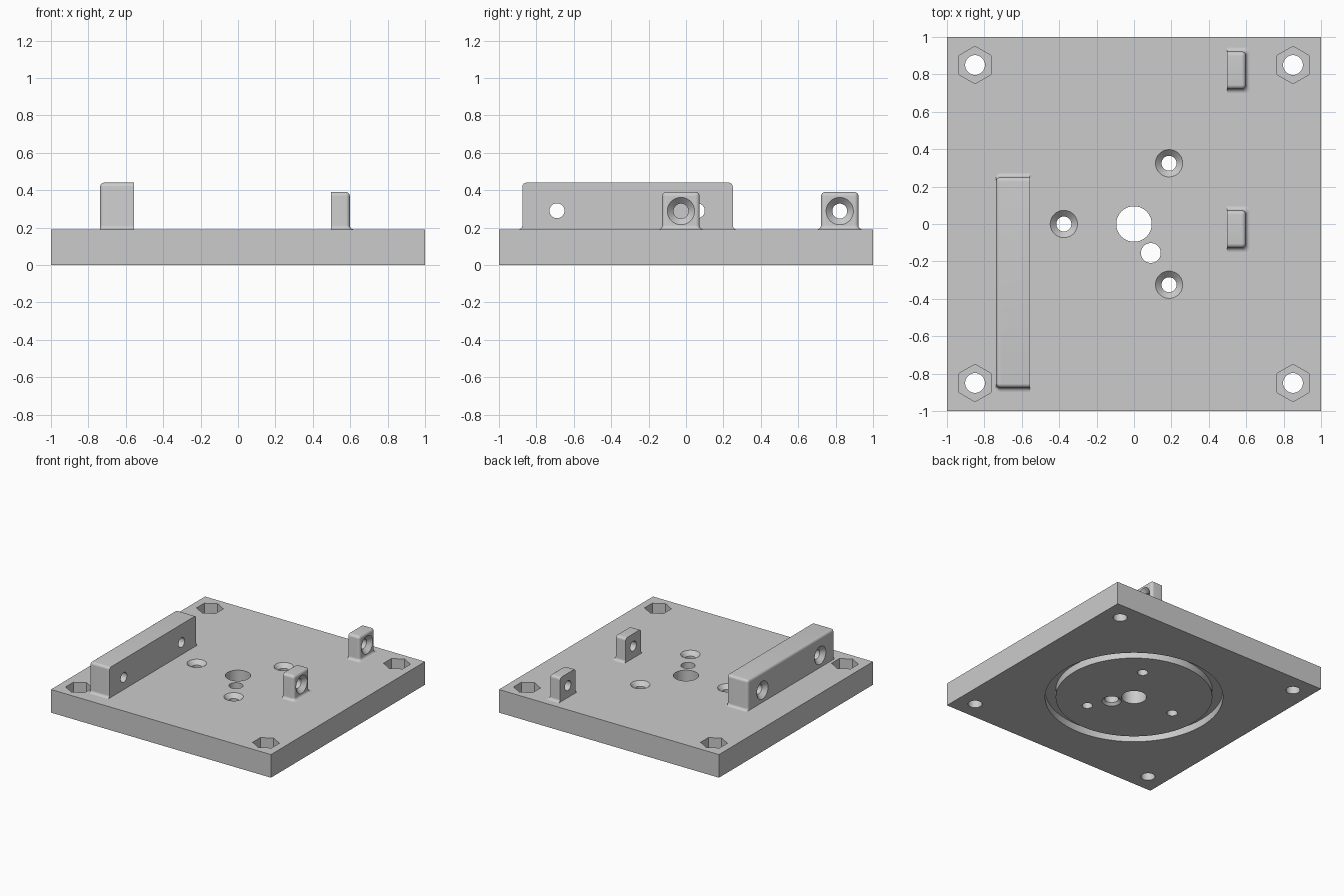
import bpy, bmesh, math
from mathutils import Matrix, Vector

cube = bpy.data.objects.get("Cube")
if cube:
    bpy.data.objects.remove(cube, do_unlink=True)

grey = bpy.data.materials.new("plain grey")
grey.use_nodes = True
COLOUR = (0.6, 0.6, 0.6, 1)
grey.diffuse_color = COLOUR
grey.node_tree.nodes["Principled BSDF"].inputs["Base Color"].default_value = COLOUR

TOP = 0.19      # upper face of the plate
R = 0.022       # edge rounding and foot fillet
BORE, SINK = 0.04, 0.073


def finish(name, bm):
    bmesh.ops.remove_doubles(bm, verts=bm.verts, dist=1e-5)
    bmesh.ops.recalc_face_normals(bm, faces=bm.faces)
    mesh = bpy.data.meshes.new(name)
    bm.to_mesh(mesh)
    bm.free()
    mesh.materials.append(grey)
    ob = bpy.data.objects.new(name, mesh)
    bpy.context.collection.objects.link(ob)
    return ob


def loft(bm, loops, caps=True, closed=False):
    rings = [[bm.verts.new(p) for p in loop] for loop in loops]
    pairs = list(zip(rings, rings[1:]))
    if closed:
        pairs.append((rings[-1], rings[0]))
    for a, b in pairs:
        n = len(a)
        for i in range(n):
            j = (i + 1) % n
            bm.faces.new((a[i], a[j], b[j], b[i]))
    if caps:
        bm.faces.new(rings[0][::-1])
        bm.faces.new(rings[-1])


def lathe(bm, profile, at, axis="Z", sides=48, closed=False):
    """Turn (radius, distance along axis) points about an axis through at."""
    turn = Matrix.Rotation(math.pi / 2, 3, "Y") if axis == "X" else Matrix.Identity(3)
    loops = []
    for r, h in profile:
        angles = [math.tau * (i + 0.5) / sides for i in range(sides)]
        loops.append([Vector(at) + turn @ Vector((r * math.cos(a), r * math.sin(a), h))
                      for a in angles])
    loft(bm, loops, caps=not closed, closed=closed)


def cut(ob, bm):
    cutter = finish("cutter", bm)
    cutter.hide_render = True
    mod = ob.modifiers.new("cut", "BOOLEAN")
    mod.operation, mod.solver, mod.object = "DIFFERENCE", "EXACT", cutter
    bpy.context.view_layer.objects.active = ob
    bpy.ops.object.modifier_apply(modifier=mod.name)
    bpy.data.objects.remove(cutter, do_unlink=True)


def smooth(ob):
    bpy.ops.object.select_all(action="DESELECT")
    ob.select_set(True)
    bpy.context.view_layer.objects.active = ob
    bpy.ops.object.shade_smooth_by_angle(angle=math.radians(30))


def lug(name, flat_x, side, depth, y0, y1, height, holes, side_foot):
    """Upright block: sharp flat face at flat_x, rounded towards side."""
    steps = [math.pi / 2 * i / 6 for i in range(7)]
    # (height, outward offset): foot fillet, then rounded top
    levels = [(-0.01, R)]
    levels += [(R - R * math.cos(a), R - R * math.sin(a)) for a in steps]
    levels += [(height - R + R * math.sin(a), R * math.cos(a) - R) for a in steps]
    loops = []
    for z, off in levels:
        off_x = off if side_foot else min(off, 0)
        r = max(R + min(off, 0), 0.0004)
        xe, lo, hi = depth + off_x, y0 - off, y1 + off
        pts = [(0, lo)]
        pts += [(xe - r + r * math.sin(a), lo + r - r * math.cos(a)) for a in steps]
        pts += [(xe - r + r * math.cos(a), hi - r + r * math.sin(a)) for a in steps]
        pts += [(0, hi)]
        loops.append([(flat_x + side * x, y, TOP + z) for x, y in pts])
    bm = bmesh.new()
    loft(bm, loops)
    ob = finish(name, bm)
    # screw holes, countersunk on the rounded side
    bm = bmesh.new()
    profile = [(BORE, -0.05), (BORE, depth - SINK + BORE), (SINK, depth), (SINK, depth + 0.05)]
    for y, z in holes:
        lathe(bm, [(r, side * h) for r, h in profile], (flat_x, y, z), "X")
    cut(ob, bm)
    smooth(ob)


# Base plate
bm = bmesh.new()
bmesh.ops.create_cube(bm, size=1, matrix=Matrix.Translation((0, 0, TOP / 2))
                      @ Matrix.Diagonal((2, 2, TOP, 1)))
plate = finish("base_plate", bm)

corners = [(x, y) for x in (-0.85, 0.85) for y in (-0.85, 0.85)]
screws = [(0.375 * math.cos(a), 0.375 * math.sin(a))
          for a in (math.pi, math.pi / 3, -math.pi / 3)]
PIN = (0.09, -0.155, 0)

# Through holes
bm = bmesh.new()
for x, y in corners:
    lathe(bm, [(0.053, -0.1), (0.053, 0.3)], (x, y, 0))
lathe(bm, [(0.095, -0.1), (0.095, 0.3)], (0, 0, 0))
lathe(bm, [(SINK, -0.1), (SINK, 0), (0.053, 0.02), (0.053, 0.3)], PIN)
for x, y in screws:
    lathe(bm, [(BORE, -0.1), (BORE, TOP - SINK + BORE), (SINK, TOP), (SINK, 0.3)], (x, y, 0))
cut(plate, bm)

# Hexagonal nut pockets above, ring groove below
bm = bmesh.new()
for x, y in corners:
    lathe(bm, [(0.1, 0.09), (0.1, 0.3)], (x, y, 0), sides=6)
lathe(bm, [(0.59, -0.1), (0.67, -0.1), (0.67, 0.06), (0.59, 0.06)], (0, 0, 0),
      sides=96, closed=True)
cut(plate, bm)
smooth(plate)

# Upright blocks
lug("long_rail", -0.555, -1, 0.182, -0.875, 0.25, 0.25, [(-0.69, 0.29), (0.06, 0.29)], False)
lug("front_lug", 0.498, 1, 0.1, -0.127, 0.073, 0.2, [(-0.027, 0.288)], True)
lug("back_lug", 0.498, 1, 0.1, 0.722, 0.922, 0.2, [(0.822, 0.288)], True)
